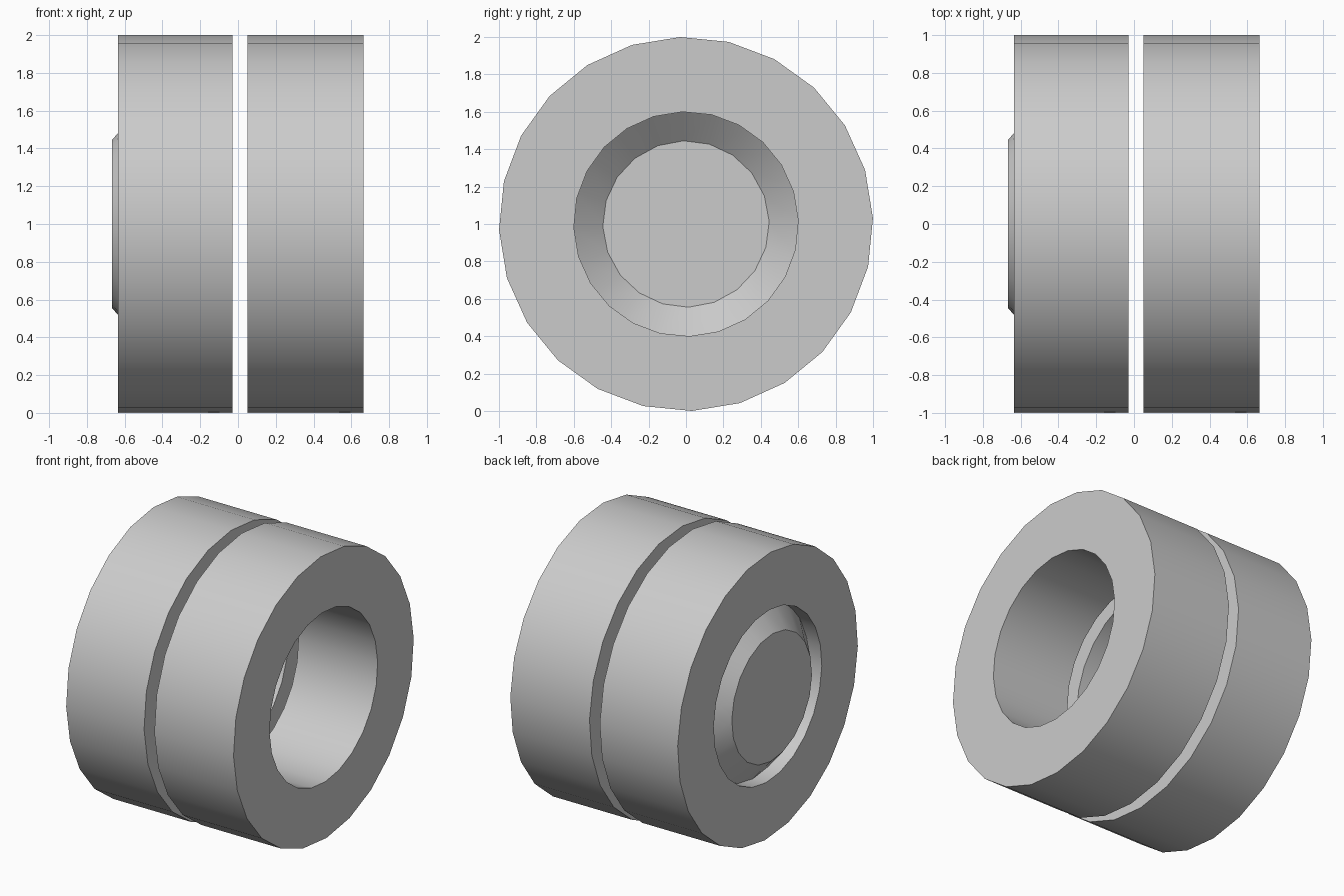
import bpy
import math

if "Cube" in bpy.data.objects:
    bpy.data.objects.remove(bpy.data.objects["Cube"], do_unlink=True)

TWIST = math.radians(1.8)

grey = bpy.data.materials.new("light_grey")
grey.use_nodes = True
colour = (0.6, 0.6, 0.6, 1)
grey.diffuse_color = colour
grey.node_tree.nodes["Principled BSDF"].inputs["Base Color"].default_value = colour


def lathe(name, profile, sides, closed=False, cap=False):
    """Turn an (x, radius) profile around the x axis, at height 1."""
    verts, faces = [], []
    for x, r in profile:
        for i in range(sides):
            a = TWIST + math.tau * i / sides
            verts.append((x, r * math.cos(a), 1 + r * math.sin(a)))
    n = len(profile)
    for p in range(n if closed else n - 1):
        q = (p + 1) % n
        for i in range(sides):
            j = (i + 1) % sides
            faces.append((p * sides + i, p * sides + j, q * sides + j, q * sides + i))
    if cap:
        faces.append(tuple((n - 1) * sides + i for i in range(sides)))
    mesh = bpy.data.meshes.new(name)
    mesh.from_pydata(verts, [], faces)
    mesh.materials.append(grey)
    obj = bpy.data.objects.new(name, mesh)
    bpy.context.collection.objects.link(obj)
    bpy.ops.object.select_all(action='DESELECT')
    obj.select_set(True)
    bpy.context.view_layer.objects.active = obj
    bpy.ops.object.mode_set(mode='EDIT')
    bpy.ops.mesh.select_all(action='SELECT')
    bpy.ops.mesh.normals_make_consistent(inside=False)
    bpy.ops.object.mode_set(mode='OBJECT')
    bpy.ops.object.shade_smooth_by_angle(angle=math.radians(30))
    return obj


# Two thick rings side by side with a narrow gap
for name, x0, x1 in (("right_ring", -0.635, -0.03), ("left_ring", 0.05, 0.665)):
    lathe(name, [(x0, 1), (x1, 1), (x1, 0.6), (x0, 0.6)], 24, closed=True)

# Open dished hub cap that closes the right ring and bulges past it
lathe("hub_cap", [(-0.52, 0.615), (-0.667, 0.445)], 20, cap=True)
